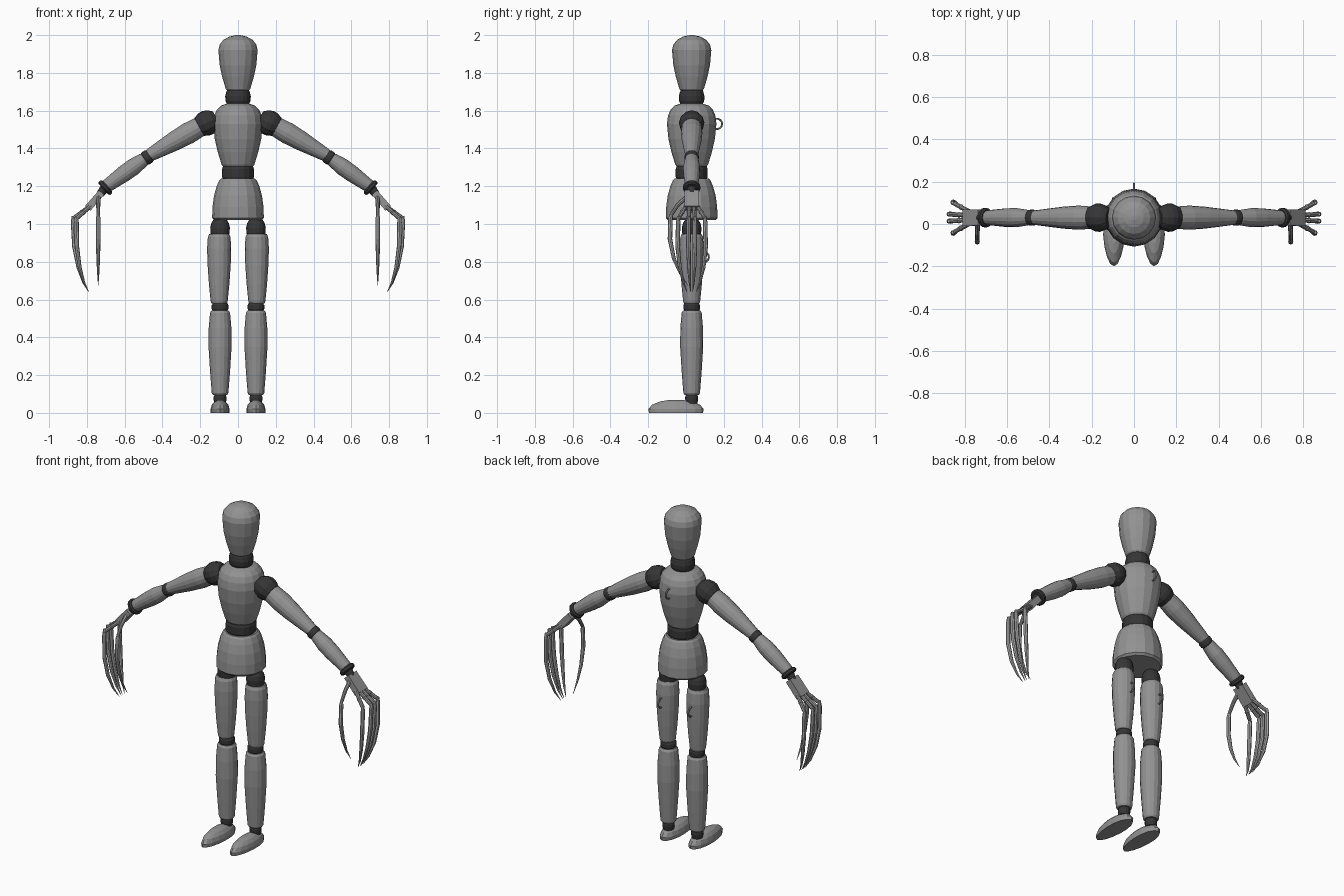
import bpy, bmesh
from math import pi, sin, cos, radians
from mathutils import Vector

cube = bpy.data.objects.get("Cube")
if cube:
    bpy.data.objects.remove(cube, do_unlink=True)


def material(name, value):
    m = bpy.data.materials.new(name)
    m.use_nodes = True
    color = (value, value, value, 1)
    m.diffuse_color = color
    bsdf = m.node_tree.nodes["Principled BSDF"]
    bsdf.inputs["Base Color"].default_value = color
    bsdf.inputs["Roughness"].default_value = 0.6
    return m


GREY = material("body grey", 0.29)
DARK = material("joint charcoal", 0.036)
STEEL = material("claw grey", 0.42)
CY = 0.03  # depth of the body axis


def sweep(name, pts, radii, mat, sides=16, wide=1.0, ref=(0, 1, 0)):
    """Skin rings of the given radii along a path, capped at both ends."""
    pts, ref = [Vector(p) for p in pts], Vector(ref)
    phase = 0.5 if sides == 4 else 0  # square sections sit flat
    bm = bmesh.new()
    rings = []
    for i, (p, r) in enumerate(zip(pts, radii)):
        t = (pts[min(i + 1, len(pts) - 1)] - pts[max(i - 1, 0)]).normalized()
        u = t.cross(ref).normalized()
        v = t.cross(u) * wide
        angles = [2 * pi * (k + phase) / sides for k in range(sides)]
        rings.append([bm.verts.new(p + r * (u * cos(a) + v * sin(a))) for a in angles])
    for a, b in zip(rings, rings[1:]):
        for k in range(sides):
            n = (k + 1) % sides
            bm.faces.new((a[k], a[n], b[n], b[k]))
    bm.faces.new(rings[0])
    bm.faces.new(rings[-1])
    bmesh.ops.recalc_face_normals(bm, faces=bm.faces)
    me = bpy.data.meshes.new(name)
    bm.to_mesh(me)
    bm.free()
    me.materials.append(mat)
    ob = bpy.data.objects.new(name, me)
    bpy.context.scene.collection.objects.link(ob)
    return ob


def upright(name, x, profile, mat, sides=16):
    """Turned part on a vertical axis; profile holds (height, radius)."""
    return sweep(name, [(x, CY, z) for z, r in profile], [r for z, r in profile], mat, sides)


def limb(name, a, b, profile, mat, sides=16):
    """Turned part from a to b; profile holds (fraction, radius)."""
    a, b = Vector(a), Vector(b)
    return sweep(name, [a.lerp(b, t) for t, r in profile], [r for t, r in profile], mat, sides)


def hook(name, x, y, z):
    """Open wire ring standing in the side plane."""
    angles = [radians(-150 + 25 * k) for k in range(13)]
    pts = [(x, y + 0.028 * cos(a), z + 0.028 * sin(a)) for a in angles]
    sweep(name, pts, [0.005] * len(pts), GREY, 6, ref=(1, 0, 0))


# Head, neck, torso, waist and pelvis
upright("head", 0, [(1.705, 0.056), (1.715, 0.065), (1.78, 0.084), (1.84, 0.097), (1.92, 0.104),
                    (1.95, 0.097), (1.975, 0.077), (1.992, 0.046), (2.0, 0.012)], GREY)
upright("neck", 0, [(1.625, 0.054), (1.65, 0.066), (1.675, 0.068), (1.7, 0.062), (1.72, 0.05)], DARK)
upright("torso", 0, [(1.305, 0.08), (1.315, 0.087), (1.38, 0.107), (1.45, 0.123), (1.53, 0.131),
                     (1.575, 0.125), (1.605, 0.112), (1.627, 0.09), (1.637, 0.06)], GREY)
upright("waist", 0, [(1.23, 0.076), (1.25, 0.085), (1.29, 0.085), (1.315, 0.076)], DARK)
upright("pelvis", 0, [(1.02, 0.125), (1.032, 0.137), (1.09, 0.135), (1.15, 0.127), (1.2, 0.113),
                      (1.23, 0.1), (1.24, 0.09)], GREY)
hook("back_hook", 0, 0.163, 1.53)

for side, s in (("left", 1), ("right", -1)):
    # Leg
    lx = 0.095 * s
    upright(side + "_hip_joint", lx, [(0.93, 0.042), (0.95, 0.05), (0.98, 0.052), (1.005, 0.046),
                                      (1.03, 0.03)], DARK)
    upright(side + "_thigh", lx * 1.05, [(0.578, 0.04), (0.59, 0.045), (0.68, 0.054), (0.78, 0.061),
                                         (0.87, 0.064), (0.93, 0.06), (0.948, 0.052)], GREY)
    upright(side + "_knee", lx, [(0.535, 0.036), (0.55, 0.044), (0.57, 0.044), (0.585, 0.036)], DARK)
    upright(side + "_shin", lx, [(0.095, 0.038), (0.105, 0.044), (0.22, 0.053), (0.35, 0.061),
                                 (0.45, 0.06), (0.53, 0.053), (0.542, 0.045)], GREY)
    upright(side + "_ankle", lx, [(0.05, 0.03), (0.07, 0.034), (0.085, 0.034), (0.1, 0.028)], DARK)
    foot = upright(side + "_foot", 0, [(0, 0.05), (0.02, 0.051), (0.042, 0.045), (0.06, 0.03),
                                       (0.068, 0.013)], GREY)
    for v in foot.data.vertices:
        depth = (v.co.y - CY) / 0.051
        v.co.x = v.co.x * (0.99 + 0.12 * depth) + lx
        v.co.y = -0.053 + 0.146 * depth
    hook(side + "_thigh_hook", lx * 1.05, 0.093, 0.825)

    # Arm
    def at(x, z, y=0.0):
        return (x * s, CY + y, z)

    limb(side + "_shoulder", at(0.115, 1.56), at(0.215, 1.51),
         [(0, 0.04), (0.2, 0.058), (0.45, 0.067), (0.65, 0.066), (0.9, 0.054), (1, 0.04)], DARK, 12)
    limb(side + "_upper_arm", at(0.19, 1.522), at(0.475, 1.36),
         [(0, 0.046), (0.06, 0.053), (0.25, 0.057), (0.5, 0.052), (0.8, 0.041), (0.98, 0.034),
          (1, 0.03)], GREY)
    limb(side + "_elbow", at(0.462, 1.366), at(0.5, 1.34),
         [(0, 0.031), (0.3, 0.038), (0.7, 0.038), (1, 0.031)], DARK)
    limb(side + "_forearm", at(0.49, 1.348), at(0.7, 1.197),
         [(0, 0.03), (0.04, 0.036), (0.3, 0.045), (0.55, 0.044), (0.95, 0.035), (1, 0.032)], GREY)
    limb(side + "_wrist_ring", at(0.692, 1.202), at(0.712, 1.184),
         [(0, 0.038), (0.25, 0.046), (0.75, 0.046), (1, 0.038)], DARK)
    limb(side + "_wrist", at(0.705, 1.19), at(0.73, 1.158), [(0, 0.026), (1, 0.02)], DARK)

    # Hand with four splayed fingers, each ending in a long curved claw
    sweep(side + "_palm", [at(0.722, 1.167), at(0.795, 1.083)], [0.026, 0.027], GREY, 4, 2.05)
    claw_r = [0.007, 0.012, 0.012, 0.01, 0.006, 0.001]
    for n, (base, tip) in enumerate([(-0.03, -0.07), (-0.011, -0.016), (0.011, 0.016), (0.03, 0.07)]):
        back = 0.018 if abs(tip) > 0.05 else 0
        name = f"{side}_finger_{n + 1}"
        limb(name, at(0.78, 1.096, base), at(0.872 - back, 1.03, tip),
             [(0, 0.012), (0.45, 0.011), (0.5, 0.014), (0.56, 0.011), (0.9, 0.011), (1, 0.009)], GREY, 8)
        path = [(0.874, 1.043, 1), (0.873, 1.01, 1.02), (0.866, 0.88, 1.06), (0.845, 0.77, 0.9),
                (0.818, 0.69, 0.62), (0.79, 0.64, 0.35)]
        pts = [at(x - back * min(1, (z - 0.64) * 3), z, tip * k) for x, z, k in path]
        sweep(name + "_claw", pts, claw_r, STEEL, 8)

    # Thumb, reaching forward with its claw curving back
    sweep(side + "_thumb", [at(0.738, 1.145, -0.025), at(0.74, 1.1, -0.075), at(0.74, 1.045, -0.11)],
          [0.012, 0.011, 0.009], GREY, 8, ref=(1, 0, 0))
    path = [(1.06, -0.106), (1.03, -0.112), (0.92, -0.115), (0.82, -0.095), (0.74, -0.062),
            (0.675, -0.02)]
    sweep(side + "_thumb_claw", [at(0.74, z, y) for z, y in path], claw_r, STEEL, 8, ref=(1, 0, 0))
